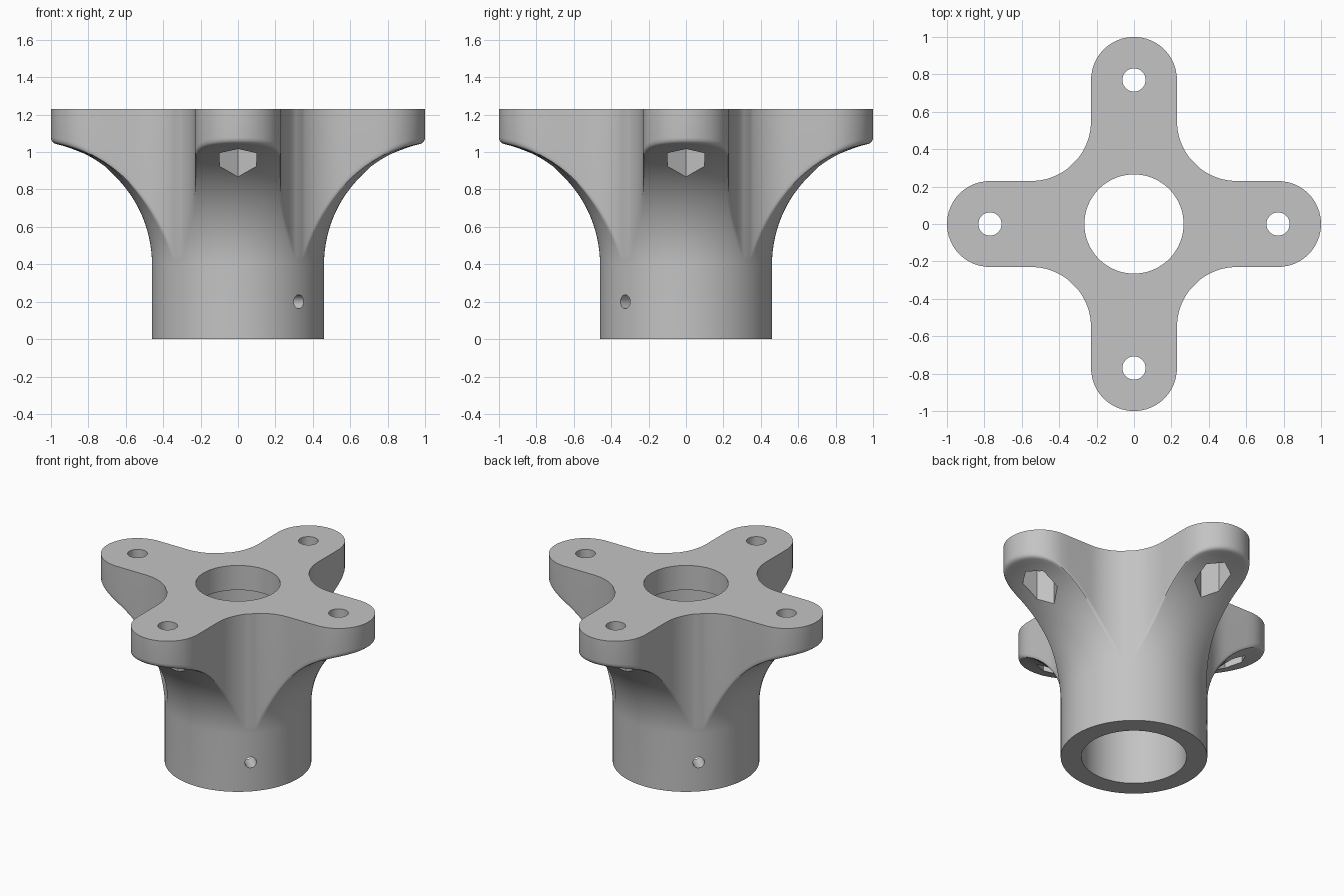
import bpy, bmesh
from math import pi, sin, cos, acos, sqrt, atan2
from mathutils import Matrix

if "Cube" in bpy.data.objects:
    bpy.data.objects.remove(bpy.data.objects["Cube"])

TOP, TUBE_R, BORE_R, LIP_R, LIP_Z = 1.23, 0.46, 0.33, 0.265, 1.06
ARM, HALF = 0.77, 0.23              # arm tip centre and half width
WEB, WEB_R = 0.55, 0.32             # concave corner between arms
FLARE_Z, FLARE_R = 0.4, 0.66        # flare under the arms
SEGS, STEPS, ROUND = 288, 24, 4

grey = bpy.data.materials.new("grey")
grey.use_nodes = True
colour = (0.55, 0.55, 0.55, 1)
grey.diffuse_color = colour
grey.node_tree.nodes["Principled BSDF"].inputs["Base Color"].default_value = colour


def make_object(name, bm):
    bmesh.ops.recalc_face_normals(bm, faces=bm.faces)
    mesh = bpy.data.meshes.new(name)
    bm.to_mesh(mesh)
    bm.free()
    obj = bpy.data.objects.new(name, mesh)
    mesh.materials.append(grey)
    bpy.context.collection.objects.link(obj)
    return obj


def outline(angle):
    """Radius of the four-armed outline at an angle."""
    a = angle % (pi / 2)
    a = min(a, pi / 2 - a)
    c, s = cos(a), sin(a)
    if a <= atan2(HALF, ARM):
        return ARM * c + sqrt(HALF ** 2 - (ARM * s) ** 2)
    if a <= atan2(HALF, WEB):
        return HALF / s
    b = WEB * (c + s)
    return max(TUBE_R + 0.001, b - sqrt(b * b - 2 * WEB ** 2 + WEB_R ** 2))


def flare(t):
    return TUBE_R + FLARE_R * (1 - cos(t)), FLARE_Z + FLARE_R * sin(t)


def section(r):
    """Closed radial section whose arm reaches out to r."""
    end = acos(1 - (r - TUBE_R) / FLARE_R)
    soft = min(0.03, end * FLARE_R / 3)
    inner = end - soft / FLARE_R
    corner = flare(end)
    start, stop = (r, corner[1] + soft), flare(inner)
    pts = [(LIP_R, TOP), (r, TOP)]
    for i in range(ROUND + 1):      # rounded lower edge of the arm
        t = i / ROUND
        pts.append(tuple((1 - t) ** 2 * p + 2 * t * (1 - t) * q + t * t * w
                         for p, q, w in zip(start, corner, stop)))
    pts += [flare(inner * (1 - i / STEPS)) for i in range(1, STEPS + 1)]
    return pts + [(TUBE_R, 0), (BORE_R, 0), (BORE_R, LIP_Z), (LIP_R, LIP_Z)]


# Body: flared tube with four arms and a stepped bore
bm = bmesh.new()
rings = []
for i in range(SEGS):
    a = 2 * pi * i / SEGS
    rings.append([bm.verts.new((r * cos(a), r * sin(a), z))
                  for r, z in section(outline(a))])
for i, ring in enumerate(rings):
    other = rings[(i + 1) % SEGS]
    for j in range(len(ring)):
        k = (j + 1) % len(ring)
        bm.faces.new((ring[j], other[j], other[k], ring[k]))
body = make_object("flanged_hub", bm)


def prism(bm, sides, radius, length, matrix):
    bmesh.ops.create_cone(bm, cap_ends=True, segments=sides, radius1=radius,
                          radius2=radius, depth=length, matrix=matrix)


# Bolt holes and hexagonal nut pockets, one in each arm
bolts, nuts, pin = bmesh.new(), bmesh.new(), bmesh.new()
for i in range(4):
    place = Matrix.Rotation(i * pi / 2, 4, 'Z') @ Matrix.Translation((0, -ARM, 0))
    prism(bolts, 32, 0.062, 0.3, place @ Matrix.Translation((0, 0, 1.25)))
    prism(nuts, 6, 0.1155, 0.53, place @ Matrix.Translation((0, 0, 0.865)))

# Cross pin hole through both walls of the tube
prism(pin, 24, 0.037, 1.2, Matrix.Translation((0, 0, 0.2))
      @ Matrix.Rotation(-pi / 4, 4, 'Z') @ Matrix.Rotation(pi / 2, 4, 'Y'))

bpy.ops.object.select_all(action='DESELECT')
bpy.context.view_layer.objects.active = body
body.select_set(True)
for name, cutter_mesh in (("nut_cutter", nuts), ("bolt_cutter", bolts), ("pin_cutter", pin)):
    cutter = make_object(name, cutter_mesh)
    cutter.hide_render = True
    cut = body.modifiers.new(name, 'BOOLEAN')
    cut.operation, cut.solver, cut.object = 'DIFFERENCE', 'EXACT', cutter
    bpy.ops.object.modifier_apply(modifier=name)
    bpy.data.objects.remove(cutter)

bpy.ops.object.shade_smooth_by_angle(angle=pi / 6)
